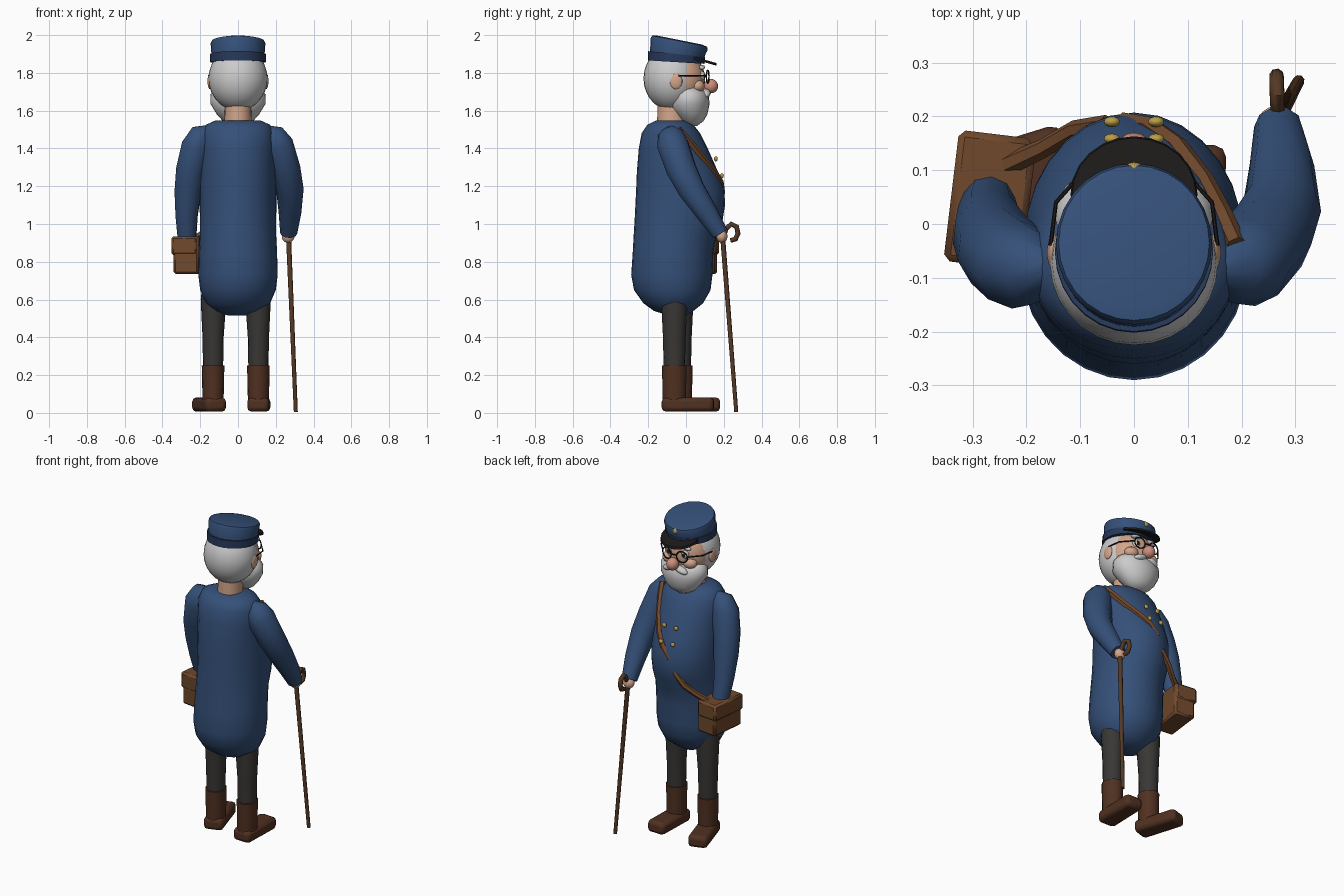
import bpy, math
from mathutils import Vector


def mat(name, r, g, b):
    m = bpy.data.materials.new(name)
    m.diffuse_color = (r, g, b, 1)
    return m


BLUE = mat("blue", 0.035, 0.08, 0.19)
NAVY = mat("navy", 0.02, 0.04, 0.1)
SKIN = mat("skin", 0.65, 0.38, 0.26)
NOSE = mat("nose_pink", 0.6, 0.27, 0.2)
WHITE = mat("white", 0.65, 0.65, 0.63)
GREY = mat("trouser_grey", 0.04, 0.038, 0.036)
BOOT = mat("boot_brown", 0.08, 0.03, 0.015)
LEATHER = mat("leather", 0.16, 0.065, 0.025)
WOOD = mat("wood", 0.09, 0.04, 0.018)
BLACK = mat("black", 0.012, 0.01, 0.01)
GOLD = mat("gold", 0.5, 0.34, 0.06)


def finish(ob, name, m, angle=40):
    ob.name = name
    ob.data.materials.clear()
    ob.data.materials.append(m)
    bpy.ops.object.select_all(action='DESELECT')
    ob.select_set(True)
    bpy.context.view_layer.objects.active = ob
    bpy.ops.object.shade_smooth_by_angle(angle=math.radians(angle))
    return ob


def loft(name, rings, m, n=24, angle=40):
    """Stack of ellipses (cx, cy, z, rx, ry, slope in y), capped at both ends, bottom first."""
    verts, faces = [], []
    for cx, cy, z, rx, ry, s in rings:
        for i in range(n):
            a = 2 * math.pi * i / n
            dy = ry * math.sin(a)
            verts.append((cx + rx * math.cos(a), cy + dy, z + s * dy))
    for r in range(len(rings) - 1):
        for i in range(n):
            j = (i + 1) % n
            faces.append((r * n + i, r * n + j, (r + 1) * n + j, (r + 1) * n + i))
    faces.append(tuple(reversed(range(n))))
    faces.append(tuple(range(len(verts) - n, len(verts))))
    me = bpy.data.meshes.new(name)
    me.from_pydata(verts, [], faces)
    ob = bpy.data.objects.new(name, me)
    bpy.context.collection.objects.link(ob)
    return finish(ob, name, m, angle)


def tube(name, pts, m, res=3):
    """Round tube through (x, y, z, radius) points."""
    cu = bpy.data.curves.new(name, 'CURVE')
    cu.dimensions = '3D'
    cu.bevel_depth = 1.0
    cu.bevel_resolution = res
    cu.use_fill_caps = True
    sp = cu.splines.new('POLY')
    sp.points.add(len(pts) - 1)
    for p, (x, y, z, r) in zip(sp.points, pts):
        p.co = (x, y, z, 1)
        p.radius = r
    ob = bpy.data.objects.new(name, cu)
    bpy.context.collection.objects.link(ob)
    bpy.ops.object.select_all(action='DESELECT')
    ob.select_set(True)
    bpy.context.view_layer.objects.active = ob
    bpy.ops.object.convert(target='MESH')
    return finish(bpy.context.object, name, m, 50)


def ball(name, loc, r, m, seg=20, rot=(0, 0, 0)):
    bpy.ops.mesh.primitive_uv_sphere_add(segments=seg, ring_count=seg // 2, radius=1, location=loc, rotation=rot)
    ob = bpy.context.object
    ob.scale = r
    return finish(ob, name, m)


def box(name, loc, size, m, rot=(0, 0, 0), bevel=0.01, segs=1):
    bpy.ops.mesh.primitive_cube_add(size=1, location=loc, rotation=rot)
    ob = bpy.context.object
    ob.scale = size
    bpy.ops.object.transform_apply(location=False, rotation=False, scale=True)
    b = ob.modifiers.new("bevel", 'BEVEL')
    b.width, b.segments = bevel, segs
    return finish(ob, name, m)


# Coat body: (z, back y, front y, half width)
coat = [(0.515, -0.09, 0.0, 0.05), (0.54, -0.17, 0.04, 0.12), (0.58, -0.225, 0.09, 0.17),
        (0.65, -0.275, 0.13, 0.2), (0.73, -0.29, 0.14, 0.21), (0.85, -0.282, 0.145, 0.207),
        (0.94, -0.277, 0.16, 0.202), (1.02, -0.272, 0.193, 0.202), (1.1, -0.268, 0.207, 0.203),
        (1.18, -0.264, 0.203, 0.203), (1.28, -0.26, 0.168, 0.2), (1.4, -0.25, 0.115, 0.195),
        (1.48, -0.235, 0.075, 0.19), (1.525, -0.205, 0.04, 0.17), (1.548, -0.16, 0.0, 0.12)]
loft("coat", [(0, (b + f) / 2, z, w, (f - b) / 2, 0) for z, b, f, w in coat], BLUE, 28, 60)

# Sleeves and hands
tube("right_sleeve", [(0.15, -0.08, 1.5, 0.03), (0.18, -0.078, 1.47, 0.07), (0.21, -0.07, 1.42, 0.085),
                      (0.25, -0.025, 1.29, 0.082), (0.275, 0.03, 1.18, 0.073),
                      (0.275, 0.11, 1.06, 0.06), (0.268, 0.18, 0.95, 0.045)], BLUE)
tube("left_sleeve", [(-0.15, -0.08, 1.5, 0.03), (-0.19, -0.08, 1.47, 0.07), (-0.22, -0.075, 1.41, 0.083),
                     (-0.25, -0.05, 1.29, 0.08), (-0.265, -0.02, 1.17, 0.073),
                     (-0.272, 0.01, 1.04, 0.06), (-0.27, 0.04, 0.92, 0.05)], BLUE)
ball("right_hand", (0.265, 0.19, 0.935), (0.035, 0.03, 0.035), SKIN, 14)
ball("left_hand", (-0.265, 0.05, 0.9), (0.035, 0.035, 0.04), SKIN, 14)

# Legs and boots: (side, x, y, toe turn)
for side, x, y, turn in (("right", 0.108, -0.062, -0.03), ("left", -0.132, -0.03, 0.3)):
    loft(side + "_trouser", [(x, y, 0.22, 0.053, 0.056, 0), (x, y, 0.4, 0.056, 0.06, 0),
                             (x * 0.98, y, 0.6, 0.068, 0.07, 0), (x * 0.9, y, 0.68, 0.07, 0.075, 0)], GREY, 16)
    loft(side + "_boot_shaft", [(x, y, 0.03, 0.055, 0.063, 0), (x, y, 0.12, 0.057, 0.064, 0),
                                (x, y, 0.25, 0.06, 0.067, 0)], BOOT, 14)
    d = Vector((-math.sin(turn), math.cos(turn), 0)) * 0.072
    box(side + "_boot_foot", (x + d.x, y + d.y, 0.044), (0.115, 0.275, 0.075), BOOT, (0, 0, turn), 0.022, 2)

# Neck, head, hair
loft("neck", [(0, -0.075, 1.52, 0.072, 0.078, 0), (0, -0.075, 1.7, 0.068, 0.075, 0)], SKIN, 16)
ball("face", (0, -0.03, 1.765), (0.14, 0.132, 0.15), SKIN, 28)
ball("hair", (0, -0.073, 1.77), (0.156, 0.152, 0.17), WHITE, 28)
loft("beard", [(0, 0.03, 1.52, 0.04, 0.03, 0), (0, 0.033, 1.545, 0.08, 0.06, 0), (0, 0.028, 1.58, 0.112, 0.085, 0),
               (0, 0.015, 1.635, 0.145, 0.11, 0), (0, 0.018, 1.685, 0.147, 0.102, 0),
               (0, 0.01, 1.72, 0.118, 0.08, 0)], WHITE, 24, 60)
ball("nose", (0, 0.132, 1.73), (0.036, 0.038, 0.038), NOSE)

# Paired face details and spectacles
for side, s in (("right", 1), ("left", -1)):
    ball(side + "_ear", (s * 0.148, -0.053, 1.755), (0.014, 0.034, 0.042), SKIN, 14)
    ball(side + "_cheek", (s * 0.07, 0.06, 1.73), (0.045, 0.04, 0.035), SKIN, 14)
    ball(side + "_moustache", (s * 0.04, 0.105, 1.692), (0.045, 0.025, 0.02), WHITE, 14, (0, s * 0.3, 0))
    ball(side + "_eye", (s * 0.052, 0.083, 1.785), (0.025, 0.018, 0.025), WHITE, 14)
    ball(side + "_pupil", (s * 0.052, 0.098, 1.785), (0.011, 0.006, 0.013), BLACK, 10)
    ball(side + "_eyebrow", (s * 0.058, 0.085, 1.83), (0.036, 0.016, 0.012), WHITE, 14, (0, s * 0.15, 0))
    bpy.ops.mesh.primitive_torus_add(major_radius=0.034, minor_radius=0.004, major_segments=20, minor_segments=6,
                                     location=(s * 0.052, 0.115, 1.78), rotation=(math.pi / 2, 0, -s * 0.2))
    finish(bpy.context.object, side + "_lens_rim", BLACK)
    tube(side + "_spectacle_arm", [(s * 0.085, 0.108, 1.785, 0.004), (s * 0.145, 0.04, 1.785, 0.004),
                                   (s * 0.155, -0.04, 1.785, 0.004)], BLACK, 1)
tube("spectacle_bridge", [(-0.02, 0.122, 1.785, 0.004), (0.02, 0.122, 1.785, 0.004)], BLACK, 1)

# Tilted cap with band, visor and badge button
loft("cap_band", [(0, -0.052, 1.857, 0.147, 0.15, -0.06), (0, -0.05, 1.9, 0.147, 0.15, -0.1)], NAVY, 28)
loft("cap_crown", [(0, -0.048, 1.89, 0.14, 0.143, -0.1), (0, -0.037, 1.955, 0.145, 0.15, -0.2),
                   (0, -0.035, 1.968, 0.14, 0.144, -0.2), (0, -0.035, 1.974, 0.115, 0.12, -0.2)], BLUE, 28)
loft("visor", [(0, 0.055, 1.868, 0.118, 0.108, -0.28), (0, 0.055, 1.882, 0.115, 0.105, -0.28)], BLACK, 24)
ball("cap_badge", (0, 0.103, 1.925), (0.017, 0.012, 0.017), GOLD, 12)

# Coat buttons, two rows of two
for s in (-1, 1):
    for row, (y, z) in enumerate(((0.158, 1.345), (0.19, 1.255))):
        ball("coat_button", (s * 0.041, y, z), (0.015, 0.01, 0.014), GOLD, 12)

# Shoulder strap and satchel
tube("strap_upper", [(0.19, -0.04, 1.5, 0.02), (0.165, 0.015, 1.44, 0.02), (0.13, 0.08, 1.36, 0.02),
                     (0.08, 0.145, 1.28, 0.02), (0.03, 0.18, 1.22, 0.02), (-0.02, 0.19, 1.16, 0.018)], LEATHER, 1)
tube("strap_lower", [(-0.05, 0.185, 1.08, 0.018), (-0.11, 0.175, 1.01, 0.018), (-0.17, 0.14, 0.96, 0.018),
                     (-0.235, 0.11, 0.92, 0.02)], LEATHER, 1)
box("satchel", (-0.262, 0.042, 0.835), (0.135, 0.235, 0.2), LEATHER, (0, 0, -0.12), 0.012)
box("satchel_flap", (-0.27, 0.045, 0.885), (0.14, 0.245, 0.1), LEATHER, (0, 0, -0.12), 0.012)

# Walking cane with hooked handle
tube("cane", [(0.306, 0.266, 0.005, 0.011), (0.268, 0.195, 0.92, 0.014), (0.267, 0.212, 0.975, 0.014),
              (0.266, 0.24, 1.0, 0.014), (0.265, 0.268, 0.985, 0.014), (0.265, 0.275, 0.95, 0.014),
              (0.265, 0.262, 0.92, 0.014), (0.265, 0.235, 0.913, 0.013)], WOOD, 2)
